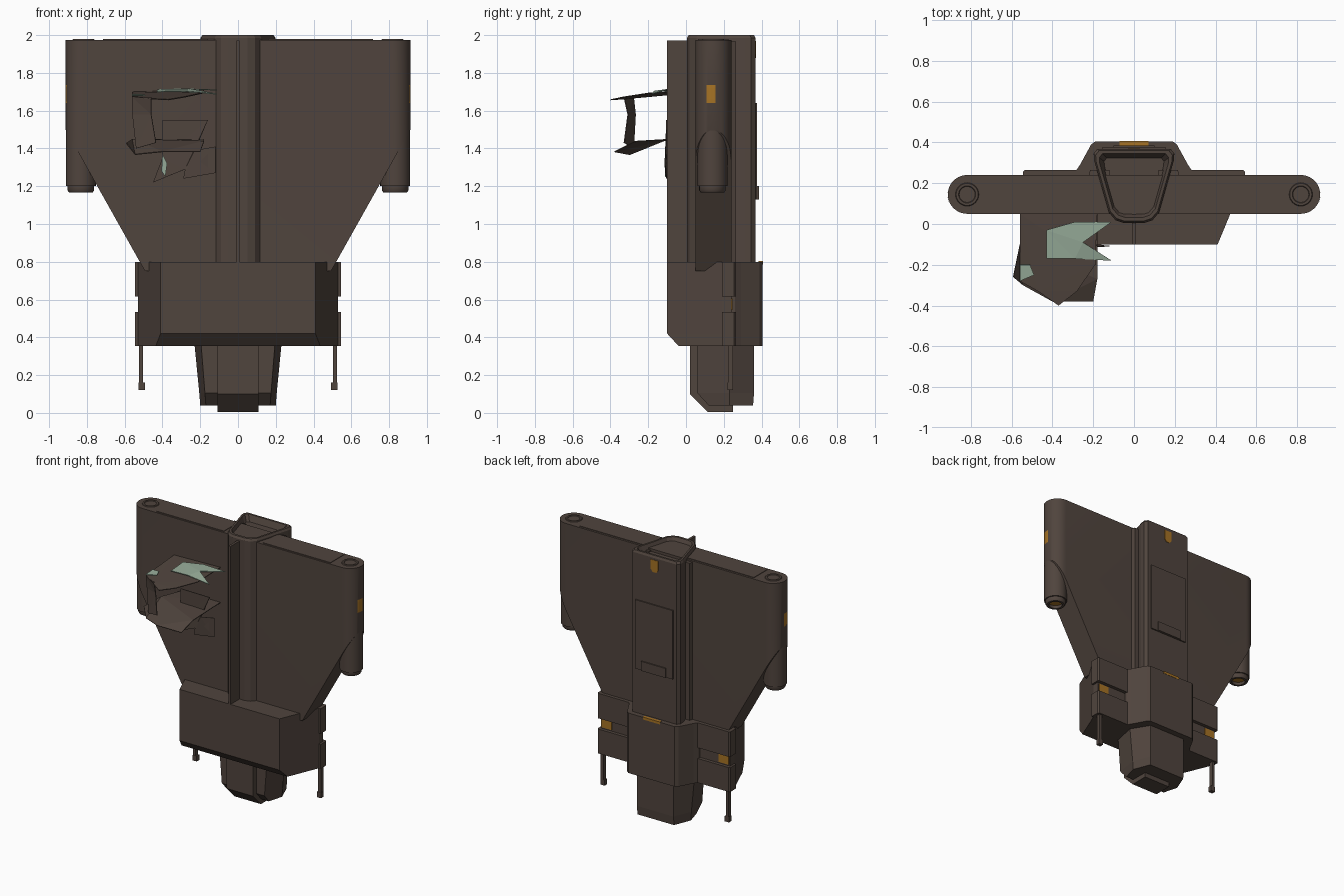
import bpy, bmesh, math
from mathutils import Vector

if "Cube" in bpy.data.objects:
    bpy.data.objects.remove(bpy.data.objects["Cube"])


def material(name, rgb):
    m = bpy.data.materials.new(name)
    m.diffuse_color = (*rgb, 1)
    m.use_nodes = True
    m.node_tree.nodes["Principled BSDF"].inputs["Base Color"].default_value = m.diffuse_color
    return m


BROWN = material("dark brown hull", (0.080, 0.058, 0.047))
TEAL = material("pale green glow", (0.30, 0.40, 0.31))
ORANGE = material("amber marking", (0.38, 0.17, 0.018))


def finish(name, bm, mat, smooth=False):
    bmesh.ops.recalc_face_normals(bm, faces=bm.faces)
    me = bpy.data.meshes.new(name)
    bm.to_mesh(me)
    bm.free()
    ob = bpy.data.objects.new(name, me)
    bpy.context.collection.objects.link(ob)
    me.materials.append(mat)
    if smooth:
        bpy.context.view_layer.objects.active = ob
        ob.select_set(True)
        bpy.ops.object.shade_smooth_by_angle(angle=math.radians(35))
        ob.select_set(False)
    return ob


def loft_mesh(rings, caps=True):
    bm = bmesh.new()
    vs = [[bm.verts.new(p) for p in r] for r in rings]
    n = len(vs[0])
    for a, b in zip(vs, vs[1:]):
        for i in range(n):
            j = (i + 1) % n
            bm.faces.new((a[i], a[j], b[j], b[i]))
    if caps:
        bm.faces.new(vs[0])
        bm.faces.new(vs[-1])
    return bm


def at(pts, z):
    return [(x, y, z) for x, y in pts]


def mirrored(half):
    """Closed outline from the right half, listed front to back."""
    return half + [(-x, y) for x, y in reversed(half)]


def loft(name, layers, mat=BROWN, smooth=False):
    return finish(name, loft_mesh([at(p, z) for p, z in layers]), mat, smooth)


def box(name, x0, x1, y0, y1, z0, z1, mat=BROWN):
    p = [(x0, y0), (x1, y0), (x1, y1), (x0, y1)]
    return loft(name, [(p, z0), (p, z1)], mat)


def circle(cx, cy, r, n=32):
    return [(cx + r * math.cos(2 * math.pi * i / n), cy + r * math.sin(2 * math.pi * i / n)) for i in range(n)]


def scaled(pts, s, cy=0.2):
    return [(x * s, cy + (y - cy) * s) for x, y in pts]


# Wing slab with rounded ends, its lower corners sliced off
R, CX, CY = 0.095, 0.818, 0.145
arc = [(CX + R * math.cos(a), CY + R * math.sin(a))
       for a in [math.radians(-90 + 180 * i / 20) for i in range(21)]]
outline = mirrored(arc)
bm = loft_mesh([at(outline, 0.75), at(outline, 1.975)])
for s in (-1, 1):
    cut = bmesh.ops.bisect_plane(bm, geom=bm.verts[:] + bm.edges[:] + bm.faces[:],
                                 plane_co=(s * 0.52, 0, 0.8),
                                 plane_no=Vector((s * 0.7, 0, -0.393)), clear_outer=True)
    edges = [e for e in cut["geom_cut"] if isinstance(e, bmesh.types.BMEdge)]
    bmesh.ops.holes_fill(bm, edges=edges)
finish("wings", bm, BROWN, True)

for s in (-1, 1):
    side = "right" if s > 0 else "left"
    # Wing tip tube with hollow lower nozzle
    tx, ty = s * 0.832, 0.14
    loft(side + "_tube", [(circle(tx, ty, 0.079), 1.2), (circle(tx, ty, 0.079), 1.7)], smooth=True)
    prof = [(0.07, 1.2), (0.07, 1.178), (0.063, 1.168), (0.046, 1.168), (0.046, 1.195)]
    finish(side + "_nozzle", loft_mesh([at(circle(tx, ty, r), z) for r, z in prof], False), BROWN, True)
    loft(side + "_nozzle_light", [(circle(tx, ty, 0.046), 1.19), (circle(tx, ty, 0.046), 1.195)], ORANGE)
    # Socket on top of the wing tip
    prof = [(0.058, 1.974), (0.054, 1.98), (0.042, 1.98), (0.039, 1.976)]
    finish(side + "_socket", loft_mesh([at(circle(s * CX, CY, r), z) for r, z in prof], False), BROWN, True)
    # Raised strip on top of the wing
    box(side + "_top_strip", *sorted((s * 0.16, s * 0.715)), 0.063, 0.225, 1.97, 1.979)
    # Amber patch on the wing edge
    bm = loft_mesh([[(s * (CX + r * math.cos(a)), CY + r * math.sin(a), z) for a in (-0.4, -0.28, -0.13, 0.02, 0.12)]
                    for r, z in ((0.096, 1.64), (0.0965, 1.66), (0.0965, 1.72), (0.096, 1.735))], False)
    finish(side + "_edge_patch", bm, ORANGE)
    # Rail between column and wing
    p = [(s * 0.12, 0.23), (s * 0.225, 0.23), (s * 0.215, 0.265), (s * 0.12, 0.265)]
    loft(side + "_rail", [(p, 0.78), (p, 1.965)])
    # Clamp blocks at the back corners of the base
    for tag, z0, z1 in (("lower", 0.355, 0.535), ("upper", 0.615, 0.8)):
        p = [(s * 0.2, 0.19), (s * 0.545, 0.19), (s * 0.545, 0.255), (s * 0.535, 0.265), (s * 0.2, 0.265)]
        loft(f"{side}_{tag}_clamp", [(p, z0), (p, z1)])
    box(side + "_clamp_patch", *sorted((s * 0.44, s * 0.52)), 0.235, 0.246, 0.545, 0.605, ORANGE)
    # Prongs below the base
    box(side + "_prong", *sorted((s * 0.503, s * 0.525)), 0.222, 0.25, 0.15, 0.4)
    box(side + "_prong_tip", *sorted((s * 0.493, s * 0.527)), 0.22, 0.25, 0.12, 0.16)

# Central column with a hollow rim
col = mirrored([(0.05, 0.005), (0.09, 0.018), (0.122, 0.055), (0.195, 0.31),
                (0.198, 0.345), (0.18, 0.368)])
hole = [(x * 0.86, 0.2 + (y - 0.2) * 0.86) for x, y in col]
deep = scaled(col, 0.74)
rim = [(col, 0.78), (col, 1.985), (scaled(col, 0.95), 2.0), (hole, 2.0), (deep, 1.955)]
loft("column", rim)
# Front fin
box("front_fin", -0.009, 0.009, -0.1, 0.05, 0.78, 1.972)
# Access panel and hatch handle on the back of the column
box("back_panel", -0.155, 0.155, 0.36, 0.377, 1.13, 1.64)
box("panel_handle", -0.1, 0.1, 0.37, 0.386, 1.13, 1.2)
# Amber tab on the back of the column
tab = [(-0.03, 1.97), (-0.03, 1.9), (-0.015, 1.88), (0.015, 1.88), (0.03, 1.9), (0.03, 1.97)]
finish("back_tab", loft_mesh([[(x, y, z) for x, z in tab] for y in (0.365, 0.371)]), ORANGE)

# Base block, front lower edge chamfered
base = mirrored([(0.41, -0.1), (0.53, 0.19), (0.53, 0.24)])
foot = mirrored([(0.435, -0.04), (0.53, 0.19), (0.53, 0.24)])
loft("base", [(foot, 0.355), (base, 0.42), (base, 0.8)])
# Back bulge of the base
bulge = mirrored([(0.285, 0.2), (0.285, 0.26), (0.265, 0.29), (0.21, 0.39), (0.19, 0.405)])
loft("back_bulge", [(bulge, 0.355), (bulge, 0.8)])
box("bulge_tab", -0.07, 0.07, 0.385, 0.407, 0.785, 0.803, ORANGE)

# Tapered plug under the base
top = mirrored([(0.11, 0.06), (0.195, 0.06), (0.23, 0.23), (0.15, 0.36)])
mid = mirrored([(0.11, 0.06), (0.175, 0.06), (0.205, 0.23), (0.15, 0.36)])
low = mirrored([(0.10, 0.12), (0.17, 0.12), (0.20, 0.23), (0.15, 0.355)])
loft("plug", [(low, 0.04), (mid, 0.105), (top, 0.36)])
key = [[(x, y, z) for y, z in ((0.02, 0.36), (0.02, 0.1), (0.115, 0.005), (0.25, 0.005), (0.25, 0.36))]
       for x in (-0.108, 0.108)]
finish("plug_key", loft_mesh(key), BROWN)


# Torn sheets standing out of the left wing
def sheet(name, pts, mat=BROWN):
    bm = bmesh.new()
    bm.faces.new([bm.verts.new(p) for p in pts])
    bmesh.ops.triangulate(bm, faces=bm.faces[:])
    ob = finish(name, bm, mat)
    mod = ob.modifiers.new("thickness", "SOLIDIFY")
    mod.thickness = 0.005
    return ob


sheet("torn_top", [(-0.56, 0.05, 1.70), (-0.56, -0.28, 1.675), (-0.47, -0.33, 1.665), (-0.37, -0.4, 1.66),
                   (-0.28, -0.33, 1.675), (-0.19, -0.2, 1.695), (-0.18, 0.05, 1.71)])
sheet("torn_top_glow", [(-0.43, -0.03, 1.713), (-0.43, -0.17, 1.702), (-0.29, -0.17, 1.705),
                        (-0.11, -0.18, 1.69), (-0.25, -0.09, 1.716), (-0.11, 0.01, 1.712), (-0.29, 0.01, 1.718)], TEAL)
sheet("torn_corner_glow", [(-0.56, -0.28, 1.682), (-0.56, -0.2, 1.688), (-0.51, -0.2, 1.688), (-0.49, -0.25, 1.684)], TEAL)
sheet("torn_lip", [(-0.56, -0.28, 1.67), (-0.46, -0.33, 1.67), (-0.46, -0.31, 1.58), (-0.56, -0.27, 1.58)])
sheet("torn_strut", [(-0.56, -0.27, 1.58), (-0.46, -0.31, 1.58), (-0.435, -0.33, 1.43), (-0.54, -0.28, 1.40)])
sheet("torn_bottom", [(-0.56, -0.1, 1.45), (-0.59, -0.26, 1.43), (-0.545, -0.3, 1.37), (-0.4, -0.38, 1.385),
                      (-0.2, -0.38, 1.385), (-0.18, -0.27, 1.44), (-0.18, 0.05, 1.45), (-0.5, 0.05, 1.45)])
sheet("torn_front", [(-0.40, -0.1, 1.55), (-0.16, -0.105, 1.55), (-0.23, -0.11, 1.39), (-0.12, -0.11, 1.41),
                     (-0.2, -0.11, 1.33), (-0.12, -0.11, 1.27), (-0.29, -0.105, 1.24), (-0.28, -0.105, 1.29),
                     (-0.45, -0.1, 1.22), (-0.40, -0.1, 1.35)])
sheet("torn_front_glow", [(-0.40, -0.112, 1.37), (-0.375, -0.112, 1.32), (-0.385, -0.112, 1.25), (-0.405, -0.112, 1.28)], TEAL)
